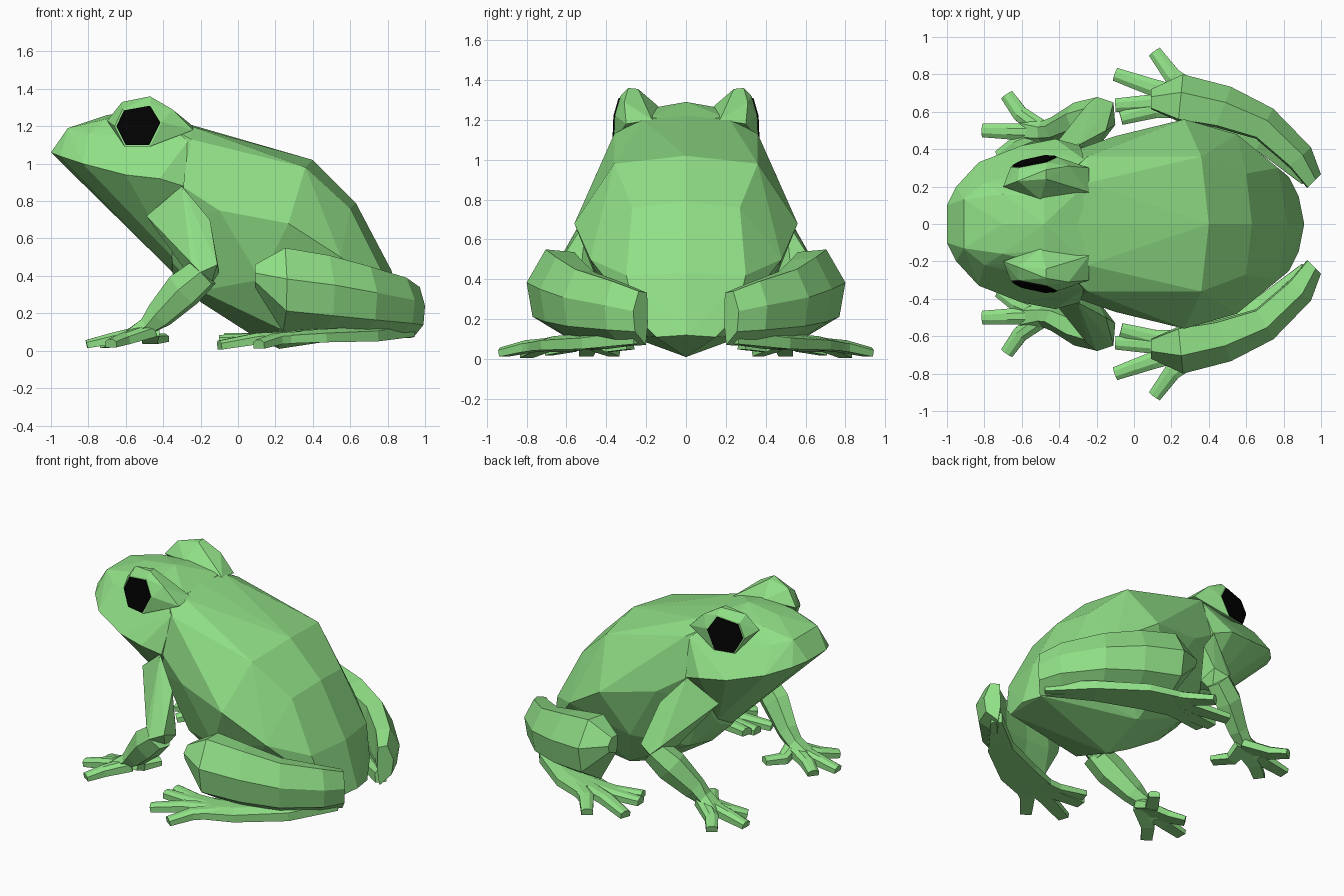
import bpy, bmesh
from mathutils import Vector

if "Cube" in bpy.data.objects:
    bpy.data.objects.remove(bpy.data.objects["Cube"])


def material(name, colour):
    m = bpy.data.materials.new(name)
    m.use_nodes = True
    m.diffuse_color = (*colour, 1)
    bsdf = m.node_tree.nodes["Principled BSDF"]
    bsdf.inputs["Base Color"].default_value = (*colour, 1)
    bsdf.inputs["Roughness"].default_value = 0.8
    return m


skin = material("frog green", (0.28, 0.74, 0.24))
black = material("eye black", (0.0005, 0.0005, 0.0005))


def finish(bm, name, mat):
    bmesh.ops.recalc_face_normals(bm, faces=bm.faces)
    me = bpy.data.meshes.new(name)
    bm.to_mesh(me)
    bm.free()
    me.materials.append(mat)
    ob = bpy.data.objects.new(name, me)
    bpy.context.collection.objects.link(ob)
    return ob


def hull(name, points, mirror=False):
    """Faceted solid wrapped around points, optionally symmetric in y."""
    pts = set(points)
    if mirror:
        pts |= {(x, -y, z) for x, y, z in points}
    bm = bmesh.new()
    for p in sorted(pts):
        bm.verts.new(p)
    out = bmesh.ops.convex_hull(bm, input=bm.verts)
    loose = [v for v in out["geom_interior"] if isinstance(v, bmesh.types.BMVert)]
    bmesh.ops.delete(bm, geom=loose, context='VERTS')
    bmesh.ops.dissolve_limit(bm, angle_limit=0.03, verts=bm.verts, edges=bm.edges)
    return finish(bm, name, skin)


def loft(name, rings, mat=skin):
    """Skin a list of equal rings and cap both ends."""
    bm = bmesh.new()
    loops = [[bm.verts.new(p) for p in ring] for ring in rings]
    n = len(loops[0])
    for a, b in zip(loops, loops[1:]):
        for i in range(n):
            j = (i + 1) % n
            bm.faces.new((a[i], a[j], b[j], b[i]))
    bm.faces.new(loops[0])
    bm.faces.new(loops[-1])
    return finish(bm, name, mat)


def tube(name, path, section):
    """Limb along path stations (x, y, z, half_width, half_height)."""
    rings = []
    centres = [Vector(p[:3]) for p in path]
    for i, (c, p) in enumerate(zip(centres, path)):
        d = centres[min(i + 1, len(path) - 1)] - centres[max(i - 1, 0)]
        side = d.cross(Vector((0, 0, 1))).normalized()
        up = side.cross(d).normalized()
        rings.append([c + side * p[3] * u + up * p[4] * v for u, v in section])
    return loft(name, rings)


HEX = [(-1, 0), (-.5, 1), (.5, 1), (1, 0), (.5, -1), (-.5, -1)]
BEVEL = [(-1, -1), (-1, .4), (-.4, 1), (.4, 1), (1, .4), (1, -1)]

# Trunk: flat back, wide flanks, tapering rump and belly
hull("body", [
    (-.45, 0, 1.265), (-.45, .17, 1.24), (-.25, .22, 1.2), (-.25, .36, 1.13),
    (.4, 0, 1.02), (.36, .36, .98), (.27, .56, .68), (-.1, .47, .75),
    (-.3, .4, .88), (.63, 0, .79), (.6, .27, .76), (.55, .48, .5),
    (.82, 0, .43), (.77, .3, .42), (.91, 0, .12), (.88, .15, .11),
    (.83, .25, .21), (.22, 0, .01), (.22, .3, .12), (.12, .44, .38),
    (-.2, .25, .32), (-.2, 0, .26), (.05, 0, .1), (-.35, .15, .47),
    (-.35, 0, .41), (-.35, .31, .69)], mirror=True)

# Head: blunt snout, mouth edge and sloping throat
hull("head", [
    (-1, .1, 1.06), (-.95, .2, 1.04), (-.83, .33, 1.0), (-.6, .42, .94),
    (-.42, .455, .92), (-.29, .42, .88), (-.91, .13, 1.19), (-.8, .22, 1.16),
    (-.7, 0, 1.26), (-.7, .16, 1.24), (-.48, 0, 1.29), (-.48, .14, 1.265),
    (-.5, .2, 1.24), (-.27, .2, 1.21), (-.26, .34, 1.13), (-.6, .04, .68),
    (-.35, 0, .42), (-.35, .15, .5)], mirror=True)


def eye_ring(scale, out):
    """Six-sided ring on the tilted outer plane of the eye."""
    outline = [(-.12, 0), (-.08, .085), (.06, .11), (.115, .02), (.055, -.1), (-.07, -.1)]
    return [(-.53 + a * scale, .338 + .22 * a * scale - .15 * b * scale + out,
             1.2 + b * scale) for a, b in outline]


def sided(points, s):
    return [(p[0], p[1] * s, *p[2:]) for p in points]


for label, s in (("left", -1), ("right", 1)):
    # Brow bump and black eye plate
    brow = eye_ring(1.08, -.005) + [
        (-.62, .23, 1.33), (-.47, .24, 1.355), (-.47, .29, 1.36), (-.35, .31, 1.29),
        (-.24, .3, 1.18), (-.24, .17, 1.2), (-.5, .13, 1.26), (-.7, .2, 1.23)]
    hull(label + "_brow", sided(brow, s))
    loft(label + "_eye", [sided(eye_ring(1, -.005), s), sided(eye_ring(1, .004), s)], black)

    # Front leg: shoulder, upper arm, forearm
    hull(label + "_shoulder", sided([
        (-.3, .42, .88), (-.49, .34, .72), (-.37, .44, .68), (-.15, .5, .7),
        (-.2, .4, .45), (-.11, .65, .46), (-.25, .64, .47), (-.1, .53, .42),
        (-.29, .5, .44), (-.2, .68, .42), (-.15, .58, .34)], s))
    tube(label + "_forearm", sided([
        (-.18, .6, .42, .08, .08), (-.29, .57, .325, .085, .095),
        (-.42, .51, .19, .065, .07), (-.49, .49, .13, .06, .045),
        (-.6, .5, .07, .075, .028)], s), HEX)

    # Front toes fan out from the wrist
    for i, (x, y, z) in enumerate([(-.81, .5, .035), (-.68, .69, .04),
                                   (-.72, .36, .035), (-.4, .28, .07)]):
        tube(f"{label}_front_toe_{i + 1}", sided([
            (-.47, .49, .11, .05, .035), ((x - .54) / 2, (y + .49) / 2, .065, .042, .03),
            (x, y, z, .036, .022)], s), BEVEL)

    # Folded hind leg: curved slab from knee back to heel
    profile = [(-1, .97), (.2, 1), (1, .63), (.75, .25), (-.8, 0), (-1.1, .4)]
    rings = []
    for x, y, nx, ny, w, lo, hi in [
            (.09, .67, 0, 1, .05, .34, .46), (.25, .68, .1, 1, .12, .1, .55),
            (.48, .63, .35, .94, .11, .08, .51), (.7, .54, .5, .85, .09, .07, .45),
            (.89, .36, .75, .66, .075, .065, .39), (.965, .23, .7, .7, .05, .07, .34)]:
        rings.append([(x + nx * w * u, s * (y + ny * w * u), lo + (hi - lo) * v)
                      for u, v in profile])
    loft(label + "_thigh", rings)

    # Long flat hind foot with toes
    tube(label + "_hind_foot", sided([
        (.92, .24, .12, .035, .045), (.7, .46, .09, .08, .04),
        (.42, .62, .08, .12, .035), (.24, .68, .07, .12, .03)], s), BEVEL)
    for i, (x, y, z) in enumerate([(.11, .92, .035), (-.1, .8, .03),
                                   (-.1, .635, .06), (-.07, .565, .07)]):
        tube(f"{label}_hind_toe_{i + 1}", sided([
            (.42, .63, .08, .06, .03), (x * .5 + .15, y * .5 + .33, .065, .046, .03),
            (x, y, z, .036, .024)], s), BEVEL)
